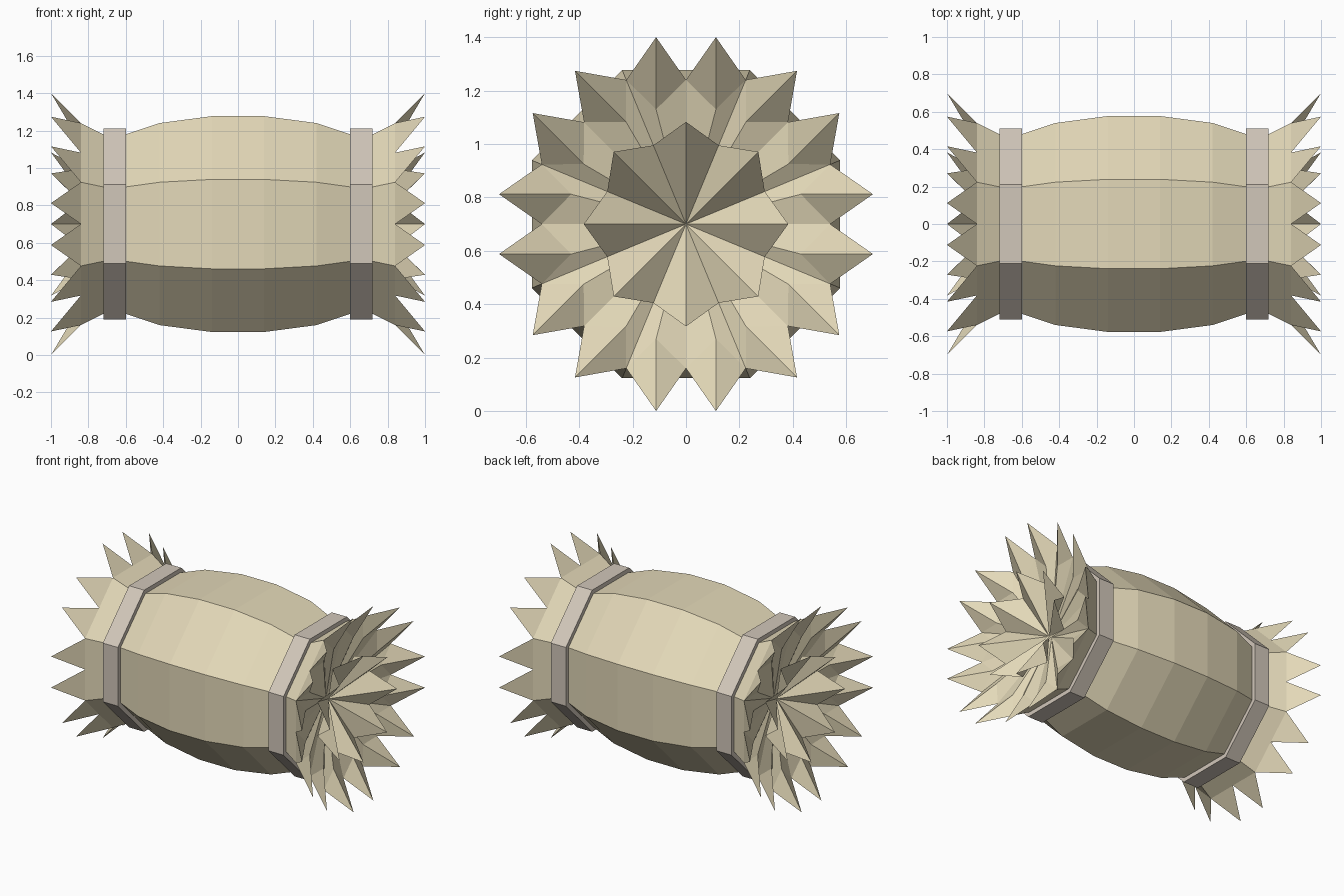
import bpy, bmesh, math
from mathutils import Vector

if "Cube" in bpy.data.objects:
    bpy.data.objects.remove(bpy.data.objects["Cube"])

CZ = 0.70                       # height of the bale's axis
T = math.tan(math.pi / 8)       # half side of an octagon / apothem


def material(name, rgb):
    m = bpy.data.materials.new(name)
    m.diffuse_color = (*rgb, 1)
    m.use_nodes = True
    m.node_tree.nodes["Principled BSDF"].inputs["Base Color"].default_value = m.diffuse_color
    return m


straw = material("straw", (0.77, 0.69, 0.48))
cord = material("cord", (0.64, 0.57, 0.49))


def finish(name, bm, mat):
    bmesh.ops.remove_doubles(bm, verts=bm.verts, dist=1e-5)
    me = bpy.data.meshes.new(name)
    bm.to_mesh(me)
    bm.free()
    me.materials.append(mat)
    ob = bpy.data.objects.new(name, me)
    bpy.context.collection.objects.link(ob)
    return ob


def point(x, apothem, lateral, side):
    """Point on one octagon side: distance out from axis, offset along the side."""
    a = side * math.pi / 4
    c, s = math.cos(a), math.sin(a)
    return Vector((x, apothem * s + lateral * c, CZ + apothem * c - lateral * s))


def face(bm, pts, toward):
    """Add a face whose normal points along the given direction."""
    f = bm.faces.new([bm.verts.new(p) for p in pts])
    f.normal_update()
    if f.normal.dot(toward) < 0:
        f.normal_flip()


def outward(side):
    return point(0, 1, 0, side) - Vector((0, 0, CZ))


# bale body: octagonal barrel pinched at the cords, flaring at the ends
profile = [(0.14, 0.577), (0.42, 0.54), (0.60, 0.48), (0.72, 0.48), (0.84, 0.54)]
rows = [(-x, r) for x, r in reversed(profile)] + profile
bm = bmesh.new()
for k in range(8):
    for (x0, r0), (x1, r1) in zip(rows, rows[1:]):
        for h in (-1, 1):
            face(bm, [point(x0, r0, 0, k), point(x1, r1, 0, k),
                      point(x1, r1, h * r1 * T, k), point(x0, r0, h * r0 * T, k)], outward(k))

# frayed ends: two flared straw points per side, folding into a shallow bowl
for sx in (-1, 1):
    axis = Vector((sx, 0, 0))
    centre = Vector((sx * 0.70, 0, CZ))
    for k in range(8):
        for h in (-1, 1):
            mid = point(sx * 0.84, 0.54, 0, k)
            corner = point(sx * 0.84, 0.54, h * 0.54 * T, k)
            tip = point(sx, 0.70, h * 0.112, k)
            fold = point(sx * 0.84, 0.43, h * 0.112, k)
            face(bm, [mid, corner, tip], outward(k))
            for valley in (mid, corner):
                face(bm, [tip, valley, fold], axis)
                face(bm, [fold, valley, centre], axis)
finish("bale_body", bm, straw)

# inner tufts: an eight-pointed flared star in each end
for sx, name in ((-1, "left_inner_tuft"), (1, "right_inner_tuft")):
    bm = bmesh.new()
    for k in range(8):
        for h in (-1, 1):
            face(bm, [Vector((sx * 0.72, 0, CZ)), point(sx, 0.383, 0, k),
                      point(sx * 0.84, 0.295, h * 0.295 * T, k)], Vector((sx, 0, 0)))
    finish(name, bm, straw)

# cords: flat octagonal bands round the pinches
for sx, name in ((-1, "left_cord"), (1, "right_cord")):
    bm = bmesh.new()
    loop = [(0.60, 0.475), (0.60, 0.51), (0.72, 0.51), (0.72, 0.475)]
    for k in range(8):
        for (x0, r0), (x1, r1) in zip(loop, loop[1:]):
            n = outward(k) if r0 == r1 else Vector((sx if x0 > 0.66 else -sx, 0, 0))
            face(bm, [point(sx * x0, r0, -r0 * T, k), point(sx * x0, r0, r0 * T, k),
                      point(sx * x1, r1, r1 * T, k), point(sx * x1, r1, -r1 * T, k)], n)
    finish(name, bm, cord)
